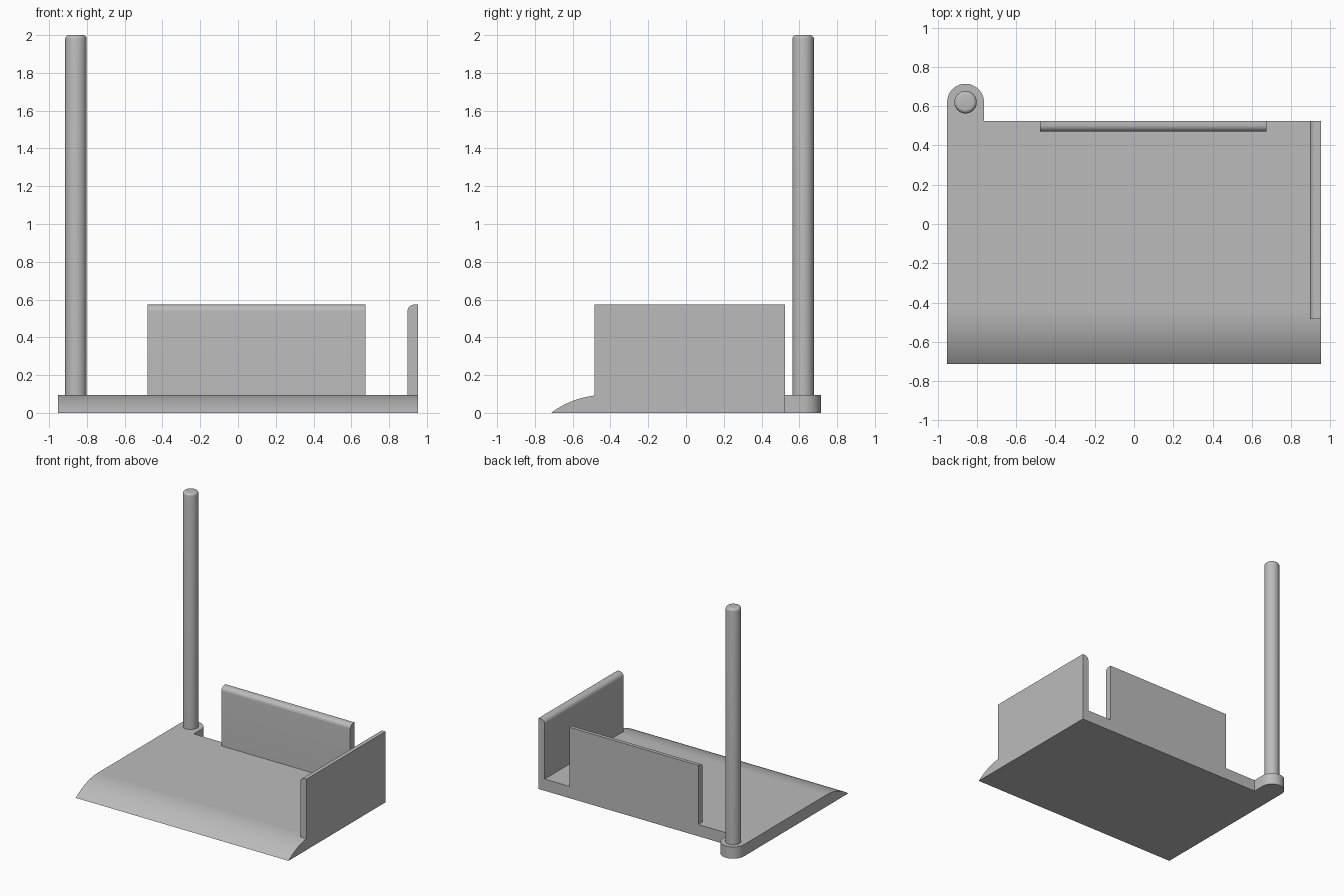
import bpy, bmesh, math
from mathutils import Vector

cube = bpy.data.objects.get("Cube")
if cube:
    bpy.data.objects.remove(cube, do_unlink=True)

grey = bpy.data.materials.new("plain grey")
grey.use_nodes = True
colour = (0.5, 0.5, 0.5, 1)
grey.diffuse_color = colour
grey.node_tree.nodes["Principled BSDF"].inputs["Base Color"].default_value = colour

HALF_X, BACK, FRONT, DECK, WALL_TOP, THICK = 0.952, 0.525, -0.714, 0.095, 0.573, 0.055


def arc(cx, cy, r, start, end, steps=16):
    angles = [math.radians(start + (end - start) * i / steps) for i in range(steps + 1)]
    return [(cx + r * math.cos(a), cy + r * math.sin(a)) for a in angles]


def prism(name, outline, place, direction):
    """Extrude a 2D outline, placed in space by a function, along a direction."""
    bm = bmesh.new()
    face = bm.faces.new([bm.verts.new(place(u, v)) for u, v in outline])
    new = bmesh.ops.extrude_face_region(bm, geom=[face])["geom"]
    bmesh.ops.translate(bm, vec=Vector(direction),
                        verts=[g for g in new if isinstance(g, bmesh.types.BMVert)])
    return finish(name, bm)


def finish(name, bm):
    bmesh.ops.recalc_face_normals(bm, faces=bm.faces)
    mesh = bpy.data.meshes.new(name)
    bm.to_mesh(mesh)
    bm.free()
    mesh.materials.append(grey)
    obj = bpy.data.objects.new(name, mesh)
    bpy.context.collection.objects.link(obj)
    bpy.ops.object.select_all(action='DESELECT')
    obj.select_set(True)
    bpy.context.view_layer.objects.active = obj
    bpy.ops.object.shade_smooth_by_angle(angle=math.radians(30))
    return obj


# Base plate with a curved front ramp, tangent to the deck
run = 0.285
radius = (run ** 2 + DECK ** 2) / (2 * DECK)
sweep = math.degrees(math.asin(run / radius))
ramp = arc(FRONT + run, DECK - radius, radius, 90 + sweep, 90)
prism("base_plate", ramp + [(BACK, DECK), (BACK, 0)],
      lambda u, v: (-HALF_X, u, v), (2 * HALF_X, 0, 0))

# Rounded lug under the pole
lug_r, pole_x, pole_y = 0.094, -0.858, 0.62
lug = arc(pole_x, pole_y, lug_r, 0, 180, 32)
prism("pole_lug", lug + [(pole_x - lug_r, BACK), (pole_x + lug_r, BACK)],
      lambda u, v: (u, v, 0), (0, 0, DECK))

# Walls: u is the distance in from the outer face, inner top edge rounded
fillet = 0.035
wall = [(0, DECK - 0.02), (0, WALL_TOP)]
wall += arc(THICK - fillet, WALL_TOP - fillet, fillet, 90, 0, 10)
wall += [(THICK, DECK - 0.02)]
prism("back_wall", wall, lambda u, v: (-0.478, BACK - u, v), (1.153, 0, 0))
prism("left_wall", wall, lambda u, v: (HALF_X - u, -0.485, v), (0, BACK + 0.485, 0))

# Pole with a rounded top rim
pole_r, height, rim = 0.057, 2.0, 0.02
bm = bmesh.new()
bmesh.ops.create_cone(bm, cap_ends=True, segments=48, radius1=pole_r, radius2=pole_r,
                      depth=height - DECK)
bmesh.ops.translate(bm, verts=bm.verts, vec=(pole_x, pole_y, (height + DECK) / 2))
top = [e for e in bm.edges if all(v.co.z > height - 0.01 for v in e.verts)]
bmesh.ops.bevel(bm, geom=top, offset=rim, segments=5, profile=0.5, affect='EDGES')
finish("pole", bm)
